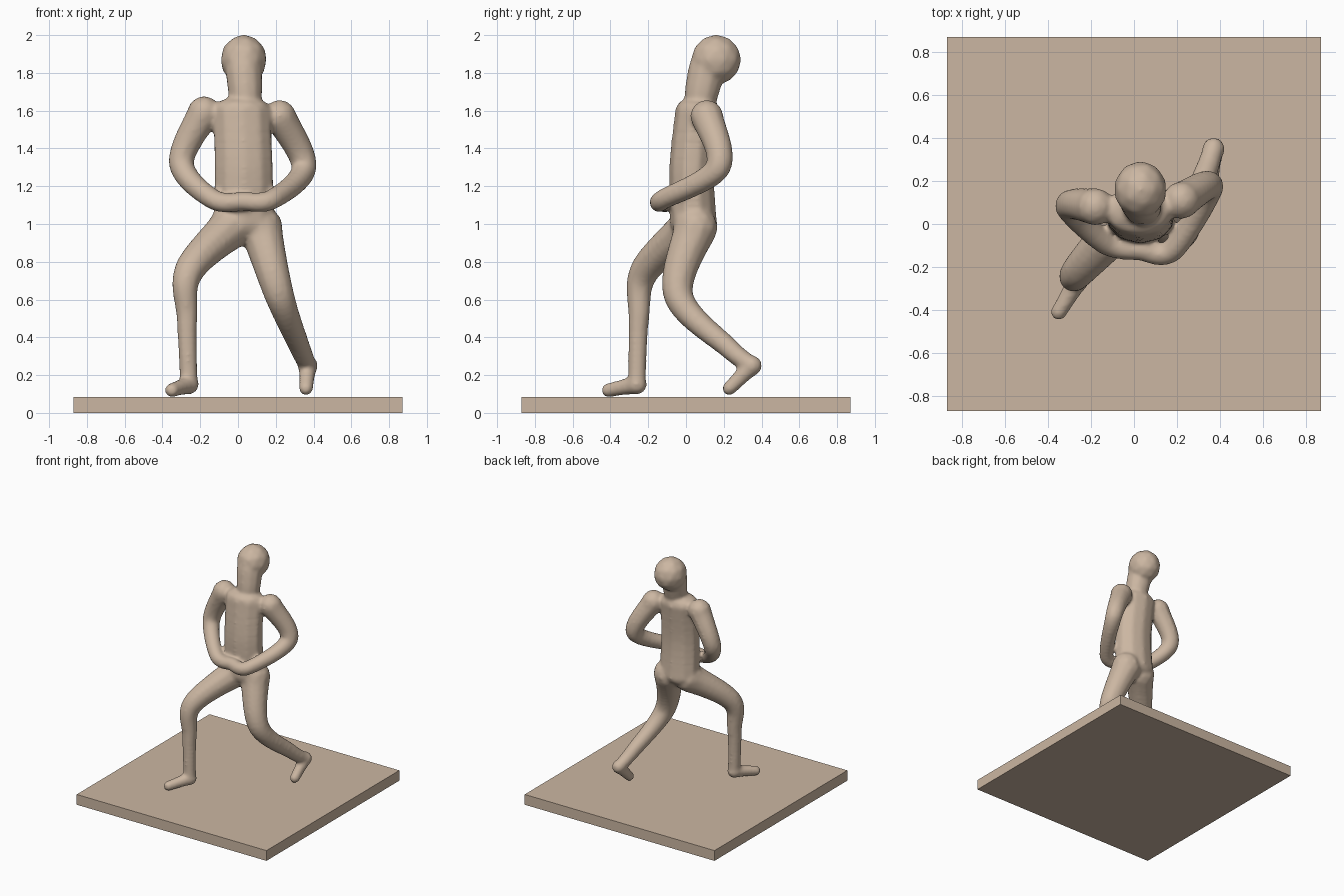
import bpy, bmesh
from mathutils import Matrix, Vector

default_cube = bpy.data.objects.get("Cube")
if default_cube:
    bpy.data.objects.remove(default_cube)

# One clay colour for everything
clay = bpy.data.materials.new("clay_tan")
clay.use_nodes = True
clay.diffuse_color = (.6, .47, .36, 1)
shader = clay.node_tree.nodes["Principled BSDF"]
shader.inputs["Base Color"].default_value = clay.diffuse_color


def add_object(name, bm):
    """Turn a finished bmesh into a clay coloured object."""
    mesh = bpy.data.meshes.new(name)
    bm.to_mesh(mesh)
    bm.free()
    mesh.materials.append(clay)
    obj = bpy.data.objects.new(name, mesh)
    bpy.context.collection.objects.link(obj)
    return obj


def placement(centre, size):
    return Matrix.Translation(centre) @ Matrix.Diagonal(size).to_4x4()


def ball(bm, centre, radius, shape):
    matrix = placement(centre, Vector(shape) * radius)
    bmesh.ops.create_icosphere(bm, subdivisions=2, radius=1, matrix=matrix)


def limb(bm, joints, thick, thin, shape=(1, 1, 1), steps=12):
    """Overlapping balls along a smooth path through the joints, tapering from thick to thin."""
    joints = [Vector(joint) for joint in joints]
    bones = len(joints) - 1
    padded = [joints[0], *joints, joints[-1]]
    for bone in range(bones):
        before, start, end, after = padded[bone:bone + 4]
        start_handle = start + (end - before) / 6
        end_handle = end - (after - start) / 6
        for step in range(steps + 1):
            t = step / steps
            # Repeated blending gives a curve that passes through both joints
            points = [start, start_handle, end_handle, end]
            while len(points) > 1:
                points = [p.lerp(q, t) for p, q in zip(points, points[1:])]
            remaining = 1 - (bone + t) / bones
            radius = thin + (thick - thin) * remaining ** 2
            ball(bm, points[0], radius, shape)


# Square base
base_bm = bmesh.new()
base_height = .085
base_matrix = placement((0, 0, base_height / 2), (1.74, 1.74, base_height))
bmesh.ops.create_cube(base_bm, size=1, matrix=base_matrix)
add_object("base", base_bm)

# Named joints of the lunging figure
body_bm = bmesh.new()
pelvis = (.03, .04, 1)
waist = (.03, .03, 1.3)
chest = (.02, .06, 1.6)
neck = (.04, .08, 1.68)
jaw = (.03, .11, 1.82)
skull = (.03, .16, 1.87)
hands = (.03, -.12, 1.12)

right_shoulder = (-.18, .08, 1.59)
right_elbow = (-.3, .08, 1.32)
right_wrist = (-.13, -.09, 1.13)
left_shoulder = (.22, .11, 1.57)
left_elbow = (.35, .17, 1.3)
left_wrist = (.18, -.12, 1.13)

right_hip = (-.04, .02, .98)
right_knee = (-.26, -.22, .75)
right_shin = (-.27, -.25, .5)
right_heel = (-.26, -.26, .15)
right_toe = (-.35, -.41, .12)
left_hip = (.12, .05, .98)
left_knee = (.22, -.04, .62)
left_ankle = (.33, .23, .34)
left_heel = (.37, .35, .25)
left_toe = (.36, .23, .13)

# Torso, neck and head
limb(body_bm, [pelvis, waist, chest], thick=.17, thin=.16, shape=(1, .75, .5))
limb(body_bm, [neck, jaw], thick=.09, thin=.1)
ball(body_bm, skull, radius=.135, shape=(.93, 1, 1))

# Arms, with the hands meeting in front of the belly
for arm in ([right_shoulder, right_elbow, right_wrist, hands],
            [left_shoulder, left_elbow, left_wrist, hands]):
    limb(body_bm, arm, thick=.09, thin=.052)

# Legs, the right one leading and the left one trailing
for leg in ([right_hip, right_knee, right_shin, right_heel],
            [left_hip, left_knee, left_ankle, left_heel]):
    limb(body_bm, leg, thick=.12, thin=.05)

# Feet, the left heel lifted
for foot in ([right_heel, right_toe], [left_heel, left_toe]):
    limb(body_bm, foot, thick=.055, thin=.04)

# Fuse everything into one soft skin
figure = add_object("figure", body_bm)
fuse = figure.modifiers.new("fuse", "REMESH")
fuse.mode = "VOXEL"
fuse.voxel_size = .011
fuse.use_smooth_shade = True
soften = figure.modifiers.new("soften", "SMOOTH")
soften.factor = .5
soften.iterations = 14
